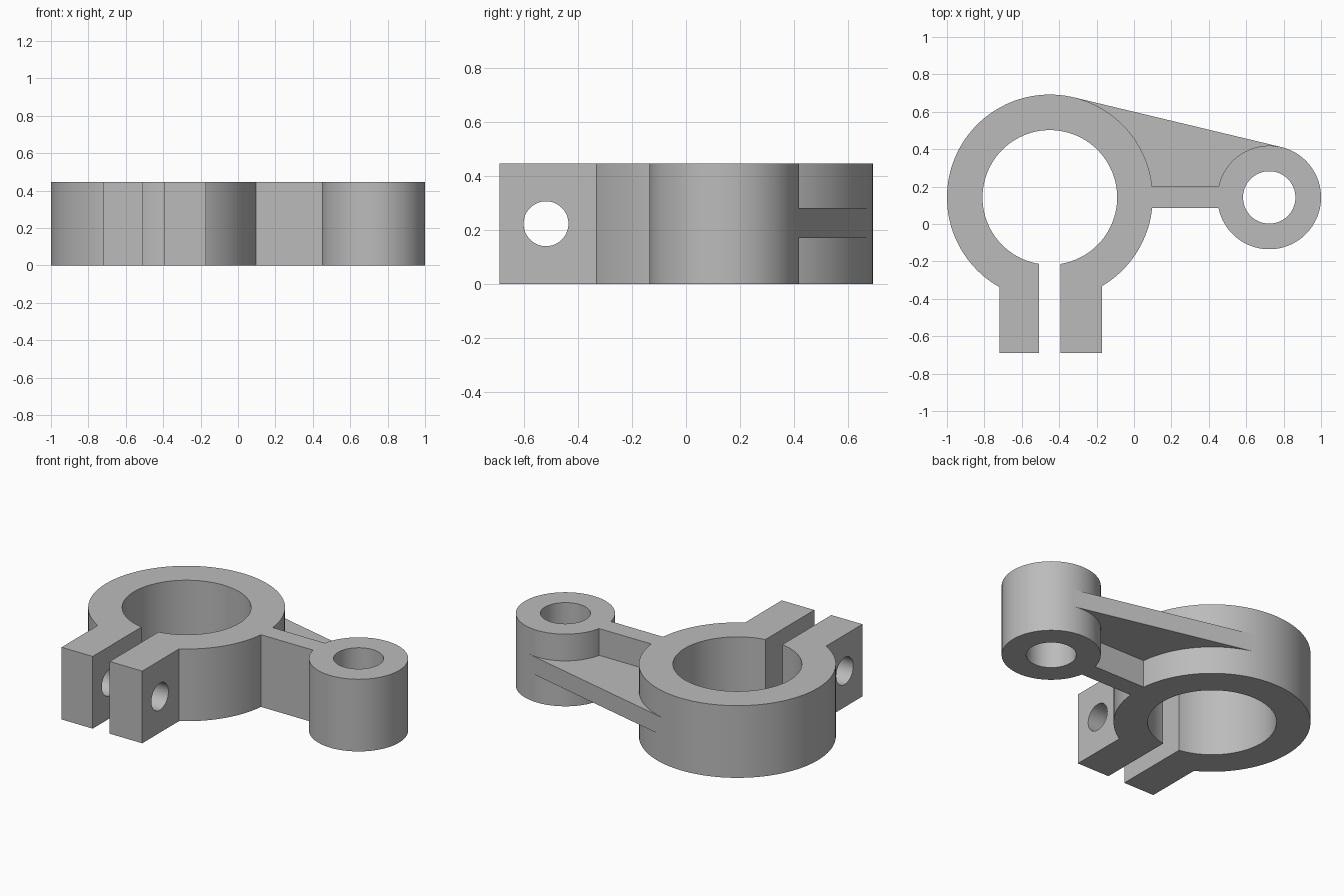
import bpy
import bmesh
import math
from mathutils import Matrix, Vector

if "Cube" in bpy.data.objects:
    bpy.data.objects.remove(bpy.data.objects["Cube"], do_unlink=True)

HEIGHT = 0.445
RING, RING_R, BORE_R = Vector((-0.45, 0.142)), 0.55, 0.36
BOSS, BOSS_R, PIN_R = Vector((0.723, 0.142)), 0.277, 0.14
WEB_Z = (0.17, 0.28)

grey = bpy.data.materials.new("plain grey")
grey.use_nodes = True
colour = (0.5, 0.5, 0.5, 1)
grey.diffuse_color = colour
grey.node_tree.nodes["Principled BSDF"].inputs["Base Color"].default_value = colour


def add_object(name, bm):
    bmesh.ops.recalc_face_normals(bm, faces=bm.faces)
    mesh = bpy.data.meshes.new(name)
    bm.to_mesh(mesh)
    bm.free()
    mesh.materials.append(grey)
    obj = bpy.data.objects.new(name, mesh)
    bpy.context.collection.objects.link(obj)
    return obj


def prism(name, outline, z0=0, z1=HEIGHT):
    bm = bmesh.new()
    face = bm.faces.new([bm.verts.new((x, y, z0)) for x, y in outline])
    top = bmesh.ops.extrude_face_region(bm, geom=[face])["geom"]
    bmesh.ops.translate(bm, vec=(0, 0, z1 - z0),
                        verts=[v for v in top if isinstance(v, bmesh.types.BMVert)])
    return add_object(name, bm)


def block(name, x0, x1, y0, y1, z0=0, z1=HEIGHT):
    return prism(name, [(x0, y0), (x1, y0), (x1, y1), (x0, y1)], z0, z1)


def cylinder(name, radius, depth, matrix, segments=128):
    bm = bmesh.new()
    bmesh.ops.create_cone(bm, cap_ends=True, segments=segments, radius1=radius,
                          radius2=radius, depth=depth, matrix=matrix)
    return add_object(name, bm)


def upright(name, centre, radius, depth=HEIGHT):
    return cylinder(name, radius, depth, Matrix.Translation((*centre, HEIGHT / 2)))


def combine(body, part, operation):
    part.hide_render = True
    mod = body.modifiers.new(part.name, "BOOLEAN")
    mod.object, mod.operation, mod.solver = part, operation, "EXACT"
    bpy.context.view_layer.objects.active = body
    bpy.ops.object.modifier_apply(modifier=mod.name)
    bpy.data.objects.remove(part, do_unlink=True)


# Thin web, whose back edge is tangent to both barrels
sine = (RING_R - BOSS_R) / (BOSS.x - RING.x)
normal = Vector((sine, math.sqrt(1 - sine * sine)))
web_outline = [RING, BOSS, BOSS + normal * BOSS_R, RING + normal * RING_R]

# Solid parts: clamp ring, pivot boss, full-height rib, web and clamp ears
body = upright("clamp_arm", RING, RING_R)
for part in (
    upright("pivot_boss", BOSS, BOSS_R),
    block("rib", RING.x + 0.1, BOSS.x, 0.085, 0.2),
    prism("web", web_outline, *WEB_Z),
    block("clamp_ears", -0.72, -0.17, -0.69, RING.y - 0.1),
):
    combine(body, part, "UNION")

# Openings: ring bore, pivot hole, clamp slot and cross bolt hole
bolt = Matrix.Translation((RING.x, -0.518, HEIGHT / 2)) @ Matrix.Rotation(math.pi / 2, 4, "Y")
for cutter in (
    upright("ring_bore", RING, BORE_R, 1),
    upright("pivot_hole", BOSS, PIN_R, 1),
    block("clamp_slot", -0.508, -0.392, -1, RING.y, -0.2, 0.8),
    cylinder("bolt_hole", 0.083, 1, bolt, 64),
):
    combine(body, cutter, "DIFFERENCE")

# Smooth barrels with crisp edges
bpy.ops.object.select_all(action="DESELECT")
body.select_set(True)
bpy.context.view_layer.objects.active = body
bpy.ops.object.shade_smooth_by_angle(angle=math.radians(25))
